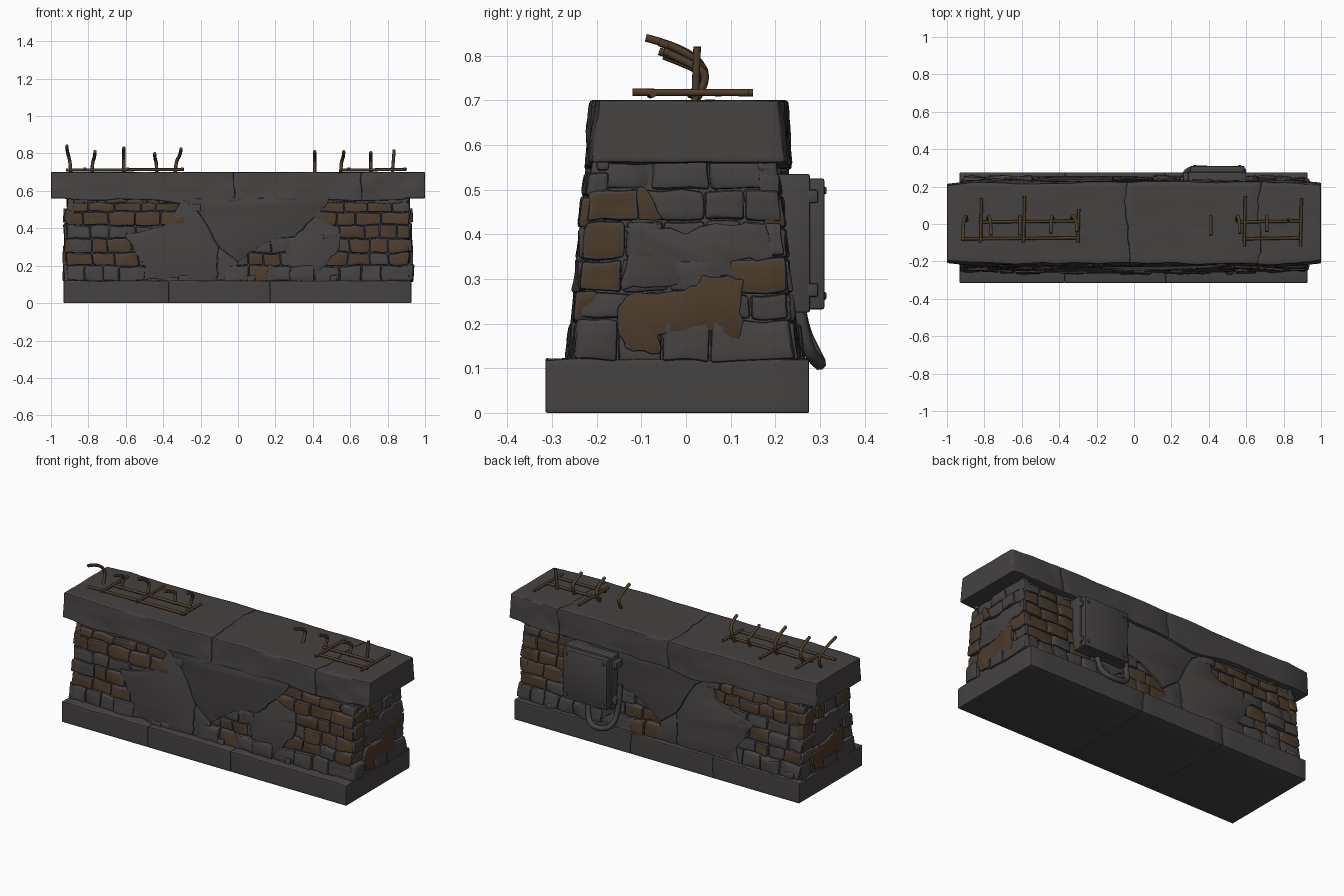
import bpy, bmesh, random
from math import exp
from mathutils import Vector, noise

random.seed(4)
if "Cube" in bpy.data.objects:
    bpy.data.objects.remove(bpy.data.objects["Cube"])


def material(name, colour):
    m = bpy.data.materials.new(name)
    m.use_nodes = True
    m.diffuse_color = (*colour, 1)
    bsdf = next(n for n in m.node_tree.nodes if n.type == 'BSDF_PRINCIPLED')
    bsdf.inputs["Base Color"].default_value = (*colour, 1)
    bsdf.inputs["Roughness"].default_value = 0.9
    return m


stone = material("stone grey", (.061, .054, .054))
brick = material("brick brown", (.073, .044, .023))
rust = material("rusty iron", (.078, .046, .022))
steel = material("dull steel", (.06, .054, .055))


def finish(name, bm, mats, bevel):
    """Round the hard edges, then store the mesh as a smooth shaded object."""
    bm.normal_update()
    hard = [e for e in bm.edges if e.calc_face_angle(0) > .75]
    if bevel:
        bmesh.ops.bevel(bm, geom=hard, offset=bevel, segments=2, profile=.5,
                        affect='EDGES', clamp_overlap=True)
    mesh = bpy.data.meshes.new(name)
    bm.to_mesh(mesh)
    bm.free()
    for m in mats:
        mesh.materials.append(m)
    mesh.shade_smooth()
    mesh.set_sharp_from_angle(angle=.7)
    ob = bpy.data.objects.new(name, mesh)
    bpy.context.collection.objects.link(ob)


def merge(bm, piece, mat, warp):
    """Warp a piece into place and add it to a larger mesh."""
    for v in piece.verts:
        v.co = warp(v.co)
    bmesh.ops.recalc_face_normals(piece, faces=piece.faces)
    for f in piece.faces:
        f.material_index = mat
    temp = bpy.data.meshes.new("temp")
    piece.to_mesh(temp)
    piece.free()
    bm.from_mesh(temp)
    bpy.data.meshes.remove(temp)


def block(bm, lo, hi, cuts=0, mat=0, warp=lambda p: p):
    piece = bmesh.new()
    bmesh.ops.create_cube(piece, size=1)
    if cuts:
        bmesh.ops.subdivide_edges(piece, edges=piece.edges[:], cuts=cuts, use_grid_fill=True)
    lo, hi = Vector(lo), Vector(hi)
    for v in piece.verts:
        v.co = lo + (hi - lo) * (v.co + Vector((.5, .5, .5)))
    merge(bm, piece, mat, warp)


def rough(p, amount, scale):
    return p + noise.noise_vector(p * scale) * amount


# Footing: a straight course of broken slabs
def footing_warp(p):
    q = p.copy()
    if abs(p.x) < .92:
        q.x = rough(p, .014, 8).x
    if p.z > .1:
        q.z += .005 * noise.noise(p * 12)
    return q


bm = bmesh.new()
joints = (-.932, -.37, .17, .927)
for a, b in zip(joints, joints[1:]):
    block(bm, (a, -.315, 0), (b, .276, .12), 7, 0, footing_warp)
finish("footing", bm, [stone], .004)


# Coping: cracked slabs with chipped sides, narrowing at both ends
def coping_warp(p):
    low = (.7 - p.z) / .14
    q = rough(rough(p, .03, 6), .012, 19)
    side = max(-1, min(1, p.y * 5))
    q.y = p.y + (q.y - p.y) * .35 + side * .012 * low
    q.y *= 1 - .07 * max(0, abs(p.x) - .85) / .15
    sag = .035 * exp(-((p.x + .2) / .14) ** 2) + .008 * (1 + noise.noise(p * 8)) * (abs(p.x) < .9)
    q.z = min(.701, p.z + (q.z - p.z) * .12) - sag * low * abs(side)
    q.x = max(-1, min(1, q.x)) if abs(p.x) < .99 else p.x
    return q


bm = bmesh.new()
joints = (-1, -.04, .67, 1)
for a, b in zip(joints, joints[1:]):
    block(bm, (a, -.211, .56), (b, .223, .7), 12, 0, coping_warp)
finish("coping", bm, [stone], .006)


# Wall core, tapered upwards
def core_warp(p):
    return Vector((p.x, p.y * (1 - .36 * (p.z - .12)), p.z))


bm = bmesh.new()
block(bm, (-.9, -.238, .11), (.9, .228, .57), 0, 0, core_warp)
finish("wall_core", bm, [stone], 0)


# Wall faces use u along the wall, z up and d outwards
def on_wall(side, amount):
    shift = Vector((0, 3 if side in "bl" else 0, 0))

    def warp(p):
        u, d, z = rough(p + shift, amount, 14) - shift
        rise = z - .12
        taper = 1 - .36 * rise
        return Vector({
            "f": (u, -.25 + .09 * rise - d, z),
            "b": (u, .24 - .1 * rise + d, z),
            "r": (.915 + d, u * taper - .005, z),
            "l": (-.915 - d, -u * taper - .005, z)}[side])
    return warp


def inside(areas, u, z):
    return any(a < u < b and c < z < d for a, b, c, d in areas)


# Bare brick areas as (u from, u to, z from, z to)
long_bare = [(-.9, -.33, .42, .535), (-.74, -.56, .21, .35), (-.93, -.82, .21, .27),
             (.43, .93, .42, .49), (.5, .83, .49, .535), (.55, .93, .27, .4),
             (.5, .66, .2, .28), (.82, .93, .2, .28), (.04, .27, .21, .3), (0, .15, .12, .2)]
right_bare = [(-.26, -.12, .35, .5), (-.26, -.12, .27, .35), (.12, .26, .26, .34)]
left_bare = right_bare + [(.1, .26, .35, .5)]
# Areas wholly under plaster, which need no bricks
covered = [(-.46, -.08, .1, .41), (-.25, .4, .41, .54), (-.16, .26, .35, .42), (.32, .46, .2, .42)]
long_rows = (.115, .2, .27, .345, .415, .487, .537, .57)
end_rows = (.115, .21, .27, .345, .43, .5, .57)


def bricks(name, side, half, rows, bare, hidden, width):
    bm = bmesh.new()
    for z0, z1 in zip(rows, rows[1:]):
        u = -half
        while u < half - .01:
            end = u + random.uniform(.75, 1.35) * width
            if end > half - width * .5:
                end = half
            mid, zm = (u + end) / 2, (z0 + z1) / 2
            # The bottom course stands proud and the top one is set back
            out = random.uniform(0, .016) + (.006 if z0 < .12 else 0) - (.012 if z1 > .56 else 0)
            if not inside(hidden, mid, zm):
                block(bm, (u + .002, -.04, z0 + .002), (end - .002, out, z1 - .002),
                      2, int(inside(bare, mid, zm)), on_wall(side, .01))
            u = end
    # Loose chips along the foot of the long walls
    for i in range(int(half * 10) - 2):
        u = random.uniform(-half, half - .07)
        block(bm, (u, -.03, .11), (u + random.uniform(.03, .07), .018,
              random.uniform(.13, .155)), 1, 0, on_wall(side, .012))
    finish(name, bm, [stone, brick], .008)


bricks("front_bricks", "f", .916, long_rows, long_bare, covered, .105)
bricks("back_bricks", "b", .916, long_rows, long_bare, covered, .105)
bricks("right_end_bricks", "r", .247, end_rows, right_bare, [], .12)
bricks("left_end_bricks", "l", .247, end_rows, left_bare, [], .12)


# Plaster: ragged plates that meet along cracks
def plate(bm, outline, side, out, mat):
    piece = bmesh.new()
    middle = sum((Vector(p) for p in outline), Vector((0, 0))) / len(outline)
    ring = []
    for a, b in zip(outline, outline[1:] + outline[:1]):
        for t in (0, .2, .4, .6, .8):
            p = Vector(a).lerp(Vector(b), t)
            p += (middle - p).normalized() * .002
            shift = noise.noise_vector(Vector((p.x, 0, p.y)) * 24) * .018
            ring.append(piece.verts.new((p.x + shift.x, -.03, p.y + shift.z)))
    face = piece.faces.new(ring)
    top = bmesh.ops.extrude_face_region(piece, geom=[face])
    for v in top["geom"]:
        if isinstance(v, bmesh.types.BMVert):
            v.co.y = out
    merge(bm, piece, mat, on_wall(side, .004))


long_plates = [
    [(-.52, .12), (-.5, .2), (-.57, .3), (-.6, .37), (-.36, .42), (-.3, .56), (-.22, .5), (-.1, .3), (-.12, .12)],
    [(-.3, .56), (.5, .56), (.42, .46), (.3, .36), (.14, .32), (0, .22), (-.1, .3), (-.22, .5)],
    [(-.12, .12), (-.1, .3), (0, .22), (.02, .12)],
    [(.42, .46), (.55, .4), (.54, .29), (.48, .2), (.4, .14), (.27, .2), (.25, .28), (.14, .32), (.3, .36)],
    [(.16, .12), (.15, .2), (.27, .2), (.4, .14), (.38, .12)]]
end_grey = [(-.15, .28), (-.13, .36), (-.15, .42), (0, .41), (.2, .43), (.22, .35), (.12, .34), (.12, .3), (.05, .31), (0, .28)]
end_red = [(-.15, .19), (-.145, .27), (0, .27), (.05, .31), (.14, .3), (.13, .17), (.04, .18),
           (-.06, .175), (-.06, .13), (-.14, .14)]
end_chip = [(-.12, .5), (-.12, .435), (-.05, .435), (-.08, .49)]
for name, side in (("front_plaster", "f"), ("back_plaster", "b")):
    bm = bmesh.new()
    for outline in long_plates:
        plate(bm, outline, side, .014, 0)
    finish(name, bm, [stone], .005)
for name, side in (("right_end_plaster", "r"), ("left_end_plaster", "l")):
    bm = bmesh.new()
    plate(bm, end_grey, side, .014, 0)
    plate(bm, end_red, side, .02, 1)
    plate(bm, end_chip, side, .019, 1)
    finish(name, bm, [stone, brick], .004)

# Utility cabinet on the back wall
bm = bmesh.new()
block(bm, (.29, .2, .225), (.6, .278, .535))
block(bm, (.3, .27, .232), (.59, .31, .525))
for z in (.26, .47):
    block(bm, (.262, .2, z), (.3, .275, z + .04))
    block(bm, (.585, .268, z), (.6, .296, z + .03))
for x in (.325, .565):
    for z in (.262, .498):
        block(bm, (x - .009, .3, z - .009), (x + .009, .315, z + .009))
finish("cabinet", bm, [steel], .005)


# Round bars and pipe
def rod(name, points, radius, mat, smooth=True):
    curve = bpy.data.curves.new(name, 'CURVE')
    curve.dimensions = '3D'
    curve.bevel_depth, curve.bevel_resolution = radius, 2
    curve.use_fill_caps = True
    spline = curve.splines.new('NURBS' if smooth else 'POLY')
    spline.points.add(len(points) - 1)
    for p, co in zip(spline.points, points):
        p.co = (*co, 1)
    if smooth:
        spline.order_u, spline.use_endpoint_u = 3, True
    curve.materials.append(mat)
    bpy.context.collection.objects.link(bpy.data.objects.new(name, curve))


rod("cabinet_pipe", [(.46, .25, .25), (.46, .265, .15), (.4, .302, .105), (.29, .295, .12),
                     (.262, .25, .21), (.262, .24, .37)], .015, steel)
for y, a, b in ((.01, -.83, -.3), (-.08, -.92, -.29), (.01, .55, .89), (-.08, .58, .9)):
    rod("long_rebar", [(a, y, .712), (b, y + .006, .714)], .008, rust, False)
for x, a, b in ((-.82, -.1, .14), (-.59, -.1, .15), (-.3, -.1, .08), (.59, -.12, .15), (.89, -.12, .14)):
    rod("cross_rebar", [(x, a, .718), (x + .005, b, .717)], .008, rust, False)
for x, lean, reach, top in ((-.895, -.02, -.09, .84), (-.78, .015, -.06, .81), (-.61, 0, -.06, .83),
                            (-.435, -.01, -.05, .8), (-.335, .03, -.04, .825), (.41, 0, -.06, .81),
                            (.55, .015, -.05, .81), (.71, 0, -.04, .805)):
    rod("bent_rebar", [(x, .015, .69), (x, .055, .75), (x + lean, .025 + reach * .2, top - .025),
                       (x + lean, reach, top)], .009, rust)
rod("upright_rebar", [(.825, .02, .69), (.835, .025, .82)], .009, rust, False)
